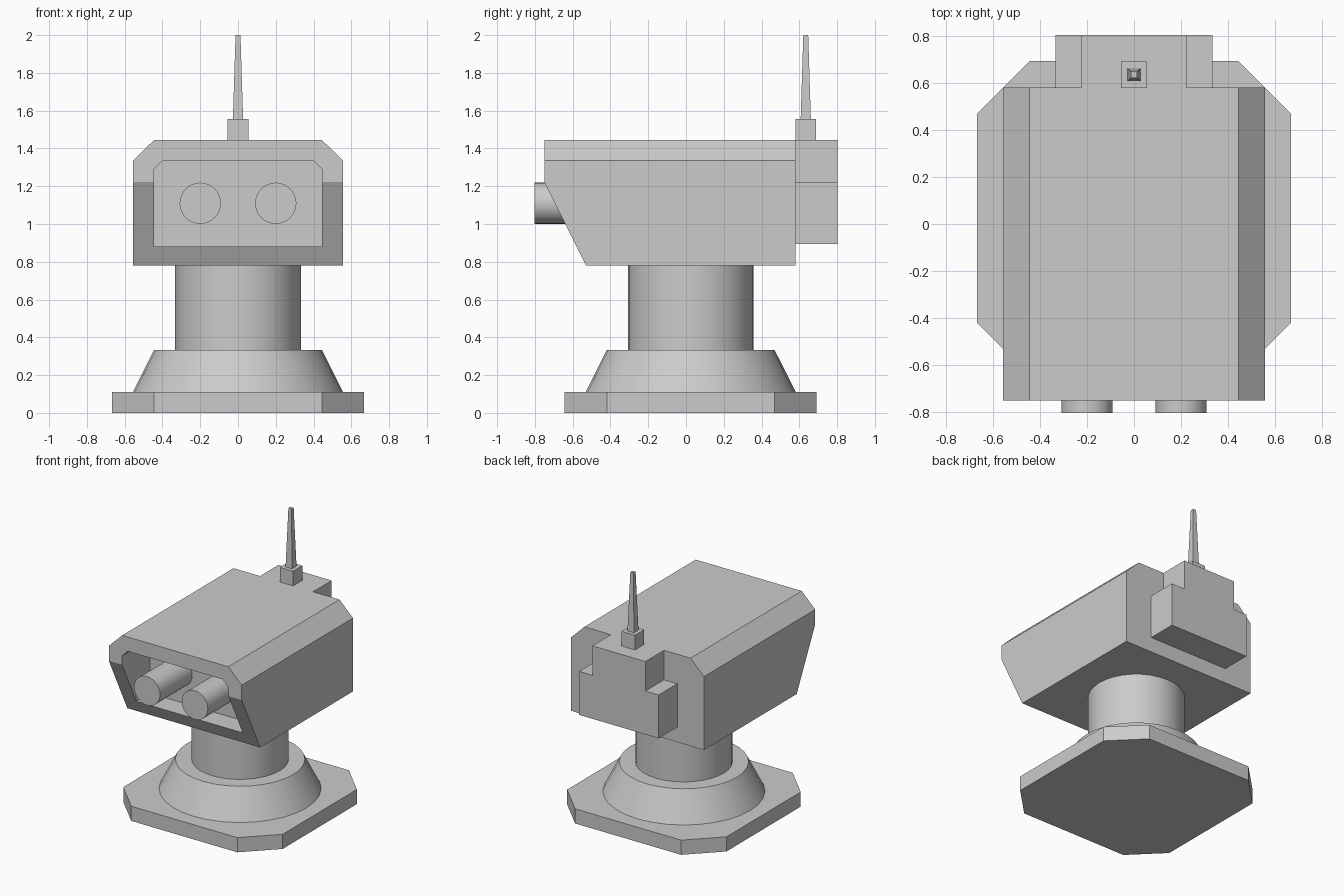
import bpy, bmesh, math
from mathutils import Vector

if "Cube" in bpy.data.objects:
    bpy.data.objects.remove(bpy.data.objects["Cube"])

CY = 0.025   # pedestal axis along y


def finish(name, bm):
    bmesh.ops.recalc_face_normals(bm, faces=bm.faces)
    mesh = bpy.data.meshes.new(name)
    bm.to_mesh(mesh)
    bm.free()
    ob = bpy.data.objects.new(name, mesh)
    bpy.context.collection.objects.link(ob)
    return ob


def prism(name, points, vec, cut=None):
    """Extrude a closed 3D outline along vec; optionally slice with a plane."""
    bm = bmesh.new()
    face = bm.faces.new([bm.verts.new(p) for p in points])
    ext = bmesh.ops.extrude_face_region(bm, geom=[face])
    moved = [g for g in ext["geom"] if isinstance(g, bmesh.types.BMVert)]
    bmesh.ops.translate(bm, verts=moved, vec=vec)
    if cut:
        bmesh.ops.recalc_face_normals(bm, faces=bm.faces)
        res = bmesh.ops.bisect_plane(bm, geom=bm.verts[:] + bm.edges[:] + bm.faces[:],
                                     plane_co=cut[0], plane_no=cut[1], clear_outer=True)
        edges = [g for g in res["geom_cut"] if isinstance(g, bmesh.types.BMEdge)]
        bmesh.ops.edgenet_fill(bm, edges=edges)
    return finish(name, bm)


def mirrored(half, y):
    """Right-half xz outline, bottom to top, completed across x = 0."""
    pts = half + [(-x, z) for x, z in reversed(half)]
    return [(x, y, z) for x, z in pts]


def cone(name, r1, r2, depth, loc, rot=(0, 0, 0), verts=32):
    bpy.ops.mesh.primitive_cone_add(vertices=verts, radius1=r1, radius2=r2,
                                    depth=depth, location=loc, rotation=rot)
    ob = bpy.context.object
    ob.name = name
    if verts > 4:
        bpy.ops.object.shade_smooth_by_angle(angle=math.radians(30))
    return ob


# Octagonal base plate
a, b = 0.667, 0.444
octagon = [(b, -a), (a, -b), (a, b), (b, a), (-b, a), (-a, b), (-a, -b), (-b, -a)]
prism("base_plate", [(x, y + CY, 0) for x, y in octagon], (0, 0, 0.111))

# Flared collar and column
cone("base_collar", 0.556, 0.444, 0.222, (0, CY, 0.222))
cone("column", 0.333, 0.333, 0.447, (0, CY, 0.5565))

# Housing with chamfered top and raked lower front
housing = prism("housing",
                mirrored([(0.556, 0.78), (0.556, 1.335), (0.444, 1.445)], -0.75),
                (0, 1.33, 0),
                cut=(Vector((0, -0.75, 1.222)), Vector((0, -2, -1)).normalized()))

# Recess in the housing front
cutter = prism("recess_cutter",
               mirrored([(0.445, 0.88), (0.445, 1.29), (0.397, 1.337)], -1.0),
               (0, 0.583, 0))
mod = housing.modifiers.new("recess", 'BOOLEAN')
mod.operation = 'DIFFERENCE'
mod.solver = 'EXACT'
mod.object = cutter
bpy.context.view_layer.objects.active = housing
bpy.ops.object.modifier_apply(modifier=mod.name)
bpy.data.objects.remove(cutter, do_unlink=True)

# Twin barrels
for side, name in ((-1, "barrel_left"), (1, "barrel_right")):
    cone(name, 0.109, 0.109, 0.39, (side * 0.2, -0.607, 1.11), (math.pi / 2, 0, 0))

# Stepped rear pack
prism("rear_pack",
      mirrored([(0.333, 0.893), (0.333, 1.222), (0.222, 1.222), (0.222, 1.445)], 0.578),
      (0, 0.224, 0))

# Antenna mount and tapered rod
m = 0.0555
prism("antenna_mount", [(x, 0.634 + y, 1.445) for x, y in ((-m, -m), (m, -m), (m, m), (-m, m))],
      (0, 0, 0.111))
r2 = math.sqrt(2)
cone("antenna_rod", 0.027 * r2, 0.013 * r2, 0.444, (0, 0.634, 1.778), (0, 0, math.pi / 4), 4)
